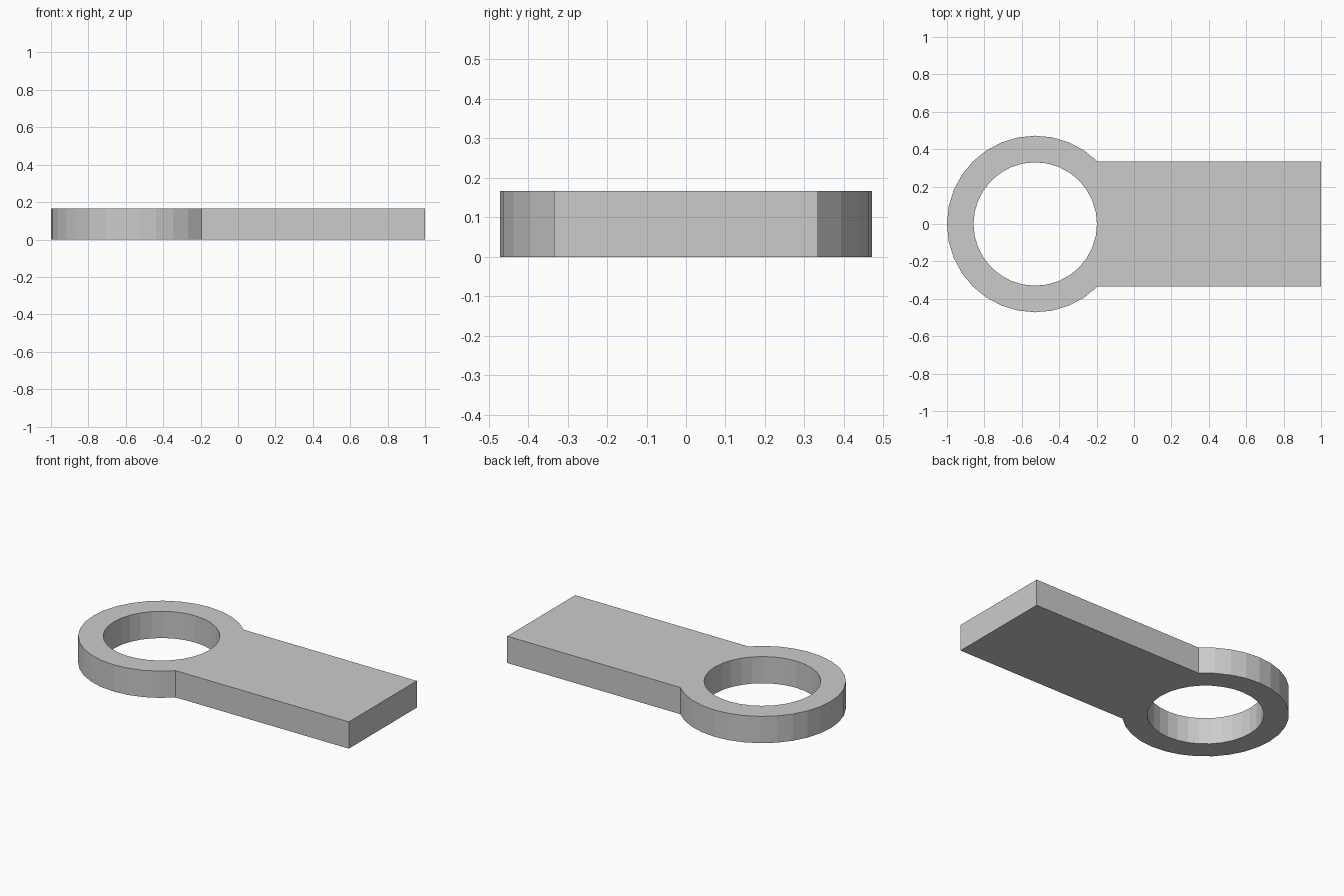
import bpy, bmesh, math

if "Cube" in bpy.data.objects:
    bpy.data.objects.remove(bpy.data.objects["Cube"])

HEIGHT = 0.167
CENTRE_X, OUTER_R, HOLE_R = -0.528, 0.472, 0.33
HALF_W, END_X = 0.335, 1.0


def arc(radius, start, end, steps):
    return [(CENTRE_X + radius * math.cos(start + (end - start) * i / steps),
             radius * math.sin(start + (end - start) * i / steps))
            for i in range(steps + 1)]


def add_loop(bm, points):
    verts = [bm.verts.new((x, y, 0)) for x, y in points]
    return [bm.edges.new((v, verts[(i + 1) % len(verts)])) for i, v in enumerate(verts)]


# Outline: round head running into a straight tongue, plus the round hole
join = math.asin(HALF_W / OUTER_R)
outline = arc(OUTER_R, join, 2 * math.pi - join, 24) + [(END_X, -HALF_W), (END_X, HALF_W)]
hole = arc(HOLE_R, 0, 2 * math.pi, 32)[:-1]

bm = bmesh.new()
edges = add_loop(bm, outline) + add_loop(bm, hole)
bmesh.ops.triangle_fill(bm, edges=edges, use_beauty=True)

# Thicken the flat profile into a plate
grown = bmesh.ops.extrude_face_region(bm, geom=bm.faces[:], use_keep_orig=True)
top = [g for g in grown["geom"] if isinstance(g, bmesh.types.BMVert)]
bmesh.ops.translate(bm, verts=top, vec=(0, 0, HEIGHT))
bmesh.ops.recalc_face_normals(bm, faces=bm.faces[:])
bmesh.ops.dissolve_limit(bm, angle_limit=0.01, verts=bm.verts[:], edges=bm.edges[:])

mesh = bpy.data.meshes.new("ring_tab_plate")
bm.to_mesh(mesh)
bm.free()
bpy.context.collection.objects.link(bpy.data.objects.new("ring_tab_plate", mesh))
